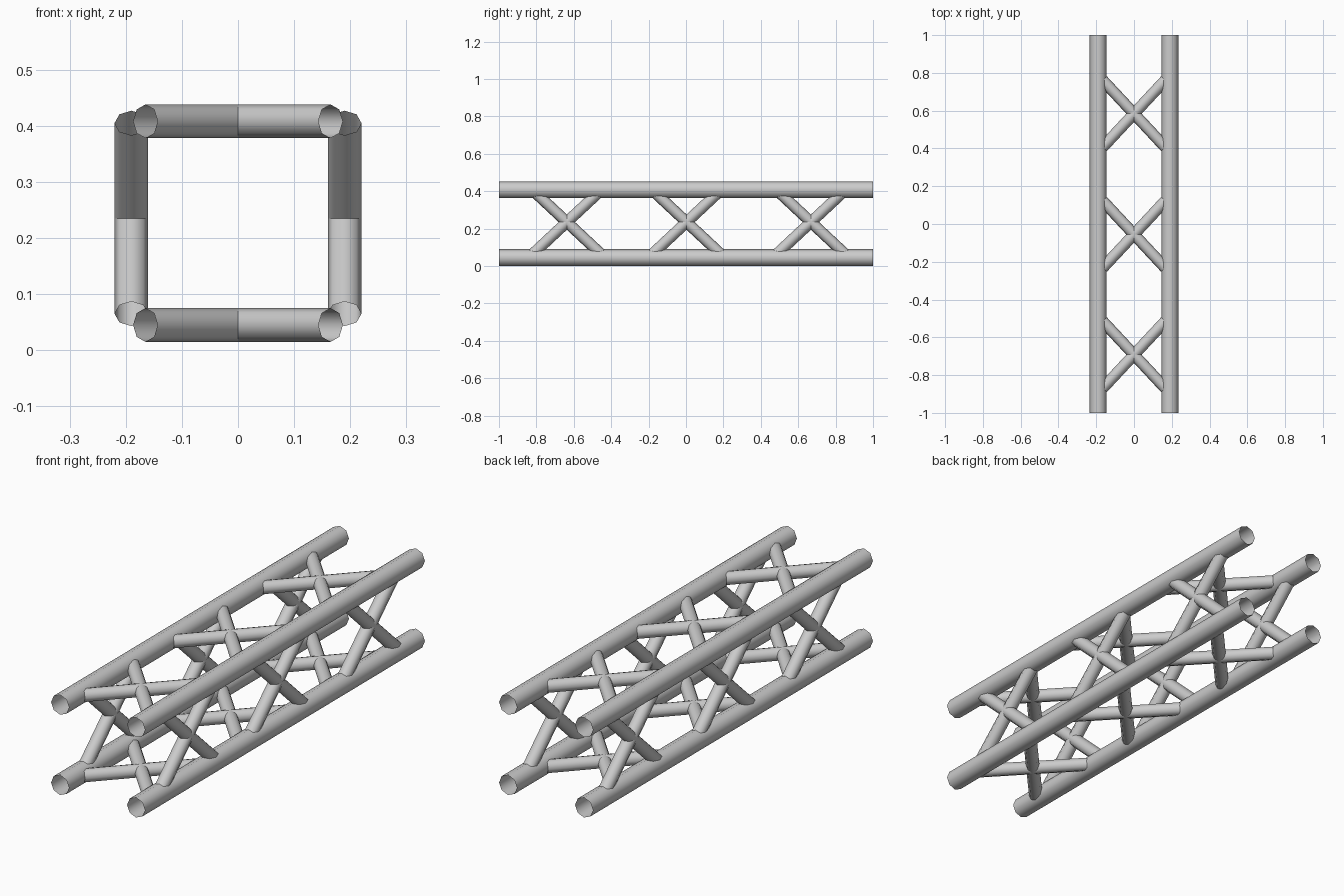
import bpy, bmesh
from mathutils import Vector, Matrix

if "Cube" in bpy.data.objects:
    bpy.data.objects.remove(bpy.data.objects["Cube"])

SIDES = 8


def tube(name, a, b, r, normal):
    """Open eight-sided smooth tube from a to b, with one corner along normal."""
    a, b, u = Vector(a), Vector(b), Vector(normal)
    d = (b - a).normalized()
    v = d.cross(u)
    rot = Matrix((u, v, d)).transposed().to_4x4()
    bm = bmesh.new()
    bmesh.ops.create_cone(bm, cap_ends=False, segments=SIDES, radius1=r,
                          radius2=r, depth=(b - a).length,
                          matrix=Matrix.Translation((a + b) / 2) @ rot)
    bmesh.ops.recalc_face_normals(bm, faces=bm.faces)
    # make sure the walls face outwards
    f = bm.faces[0]
    out = f.calc_center_median() - (a + b) / 2
    if f.normal.dot(out) < 0:
        bmesh.ops.reverse_faces(bm, faces=bm.faces)
    for f in bm.faces:
        f.smooth = True
    me = bpy.data.meshes.new(name)
    bm.to_mesh(me)
    bm.free()
    ob = bpy.data.objects.new(name, me)
    bpy.context.collection.objects.link(ob)
    return ob


X, Z_LOW, Z_HIGH = 0.19, 0.045, 0.408
R_MAIN, R_BRACE = 0.045, 0.03

# four long corner tubes
for side, x in (("left", -X), ("right", X)):
    for level, z in (("lower", Z_LOW), ("upper", Z_HIGH)):
        tube(f"{level}_{side}_chord", (x, -1, z), (x, 1, z), R_MAIN, (0, 0, 1))

# crossed braces on top and bottom
for level, z in (("lower", Z_LOW), ("upper", Z_HIGH)):
    for y in (-0.692, -0.055, 0.584):
        for s in (-1, 1):
            tube(f"{level}_cross_brace", (-0.165, y - s * 0.177, z),
                 (0.165, y + s * 0.177, z), R_BRACE, (0, 0, 1))

# crossed braces on both sides
for side, x in (("left", -X), ("right", X)):
    for y in (-0.637, 0.003, 0.668):
        for s in (-1, 1):
            tube(f"{side}_cross_brace", (x, y - s * 0.182, 0.065),
                 (x, y + s * 0.182, 0.405), R_BRACE, (1, 0, 0))
